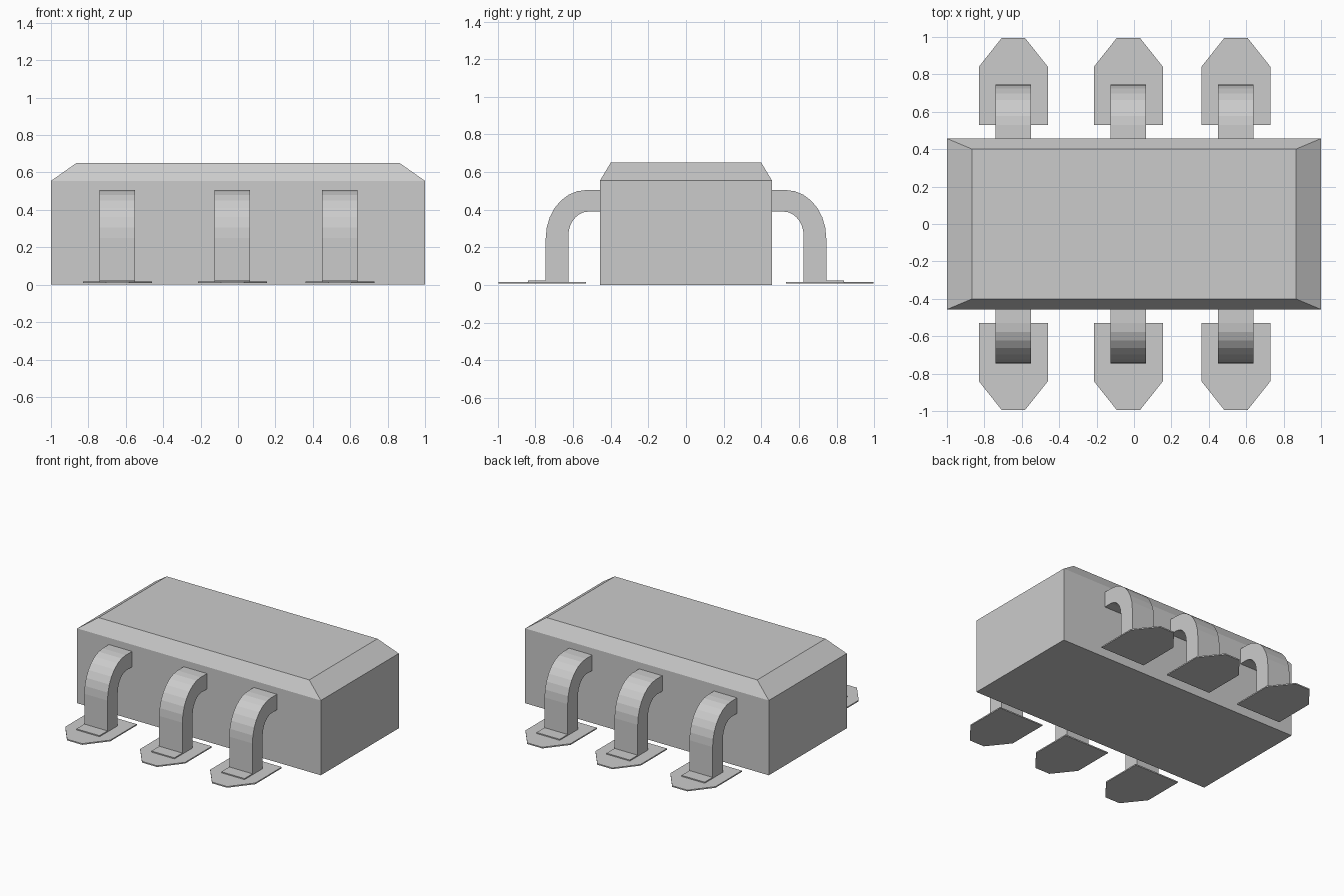
import bpy, bmesh, math
from mathutils import Vector

if "Cube" in bpy.data.objects:
    bpy.data.objects.remove(bpy.data.objects["Cube"], do_unlink=True)

grey = bpy.data.materials.new("plain grey")
grey.use_nodes = True
grey.diffuse_color = (0.6, 0.6, 0.6, 1)
grey.node_tree.nodes["Principled BSDF"].inputs["Base Color"].default_value = (0.6, 0.6, 0.6, 1)


def loft(name, rings):
    """Flat-shaded solid through matching rings of points, capped at both ends."""
    bm = bmesh.new()
    loops = [[bm.verts.new(p) for p in ring] for ring in rings]
    bm.faces.new(loops[0])
    bm.faces.new(loops[-1])
    n = len(loops[0])
    for a, b in zip(loops, loops[1:]):
        for i in range(n):
            j = (i + 1) % n
            bm.faces.new((a[i], a[j], b[j], b[i]))
    bmesh.ops.recalc_face_normals(bm, faces=bm.faces)
    mesh = bpy.data.meshes.new(name)
    bm.to_mesh(mesh)
    bm.free()
    mesh.materials.append(grey)
    obj = bpy.data.objects.new(name, mesh)
    bpy.context.collection.objects.link(obj)
    return obj


def rectangle(hx, hy, z):
    return [(-hx, -hy, z), (hx, -hy, z), (hx, hy, z), (-hx, hy, z)]


def arc(cy, cz, ry, rz, steps=7):
    """Quarter ellipse from the top round to the outer side."""
    angles = [math.pi / 2 * (1 - i / steps) for i in range(steps + 1)]
    return [(cy + ry * math.cos(a), cz + rz * math.sin(a)) for a in angles]


# Package body with a sloped upper rim
loft("body", [rectangle(1, 0.457, 0), rectangle(1, 0.457, 0.555), rectangle(0.865, 0.4, 0.65)])

# Bent lead side profile (y, z) with a short foot
lead_profile = ([(0.44, 0.505)] + arc(0.53, 0.25, 0.215, 0.255)
                + [(0.745, 0.025), (0.838, 0.025), (0.838, 0.012), (0.625, 0.012)]
                + arc(0.52, 0.26, 0.105, 0.13)[::-1] + [(0.44, 0.39)])

# Solder pad outline (x, y) with a tapered outer end
pad_half = [(0.185, 0.53), (0.185, 0.84), (0.062, 0.995)]
pad_outline = pad_half + [(-x, y) for x, y in reversed(pad_half)]

# Three leads and pads on each long side
for side, s in (("front", -1), ("back", 1)):
    for place, cx in (("right", -0.645), ("middle", -0.03), ("left", 0.545)):
        loft(f"{side}_{place}_lead",
             [[(cx + dx, s * y, z) for y, z in lead_profile] for dx in (-0.095, 0.095)])
        loft(f"{side}_{place}_pad",
             [[(cx + x, s * y, z) for x, y in pad_outline] for z in (0.008, 0.017)])
